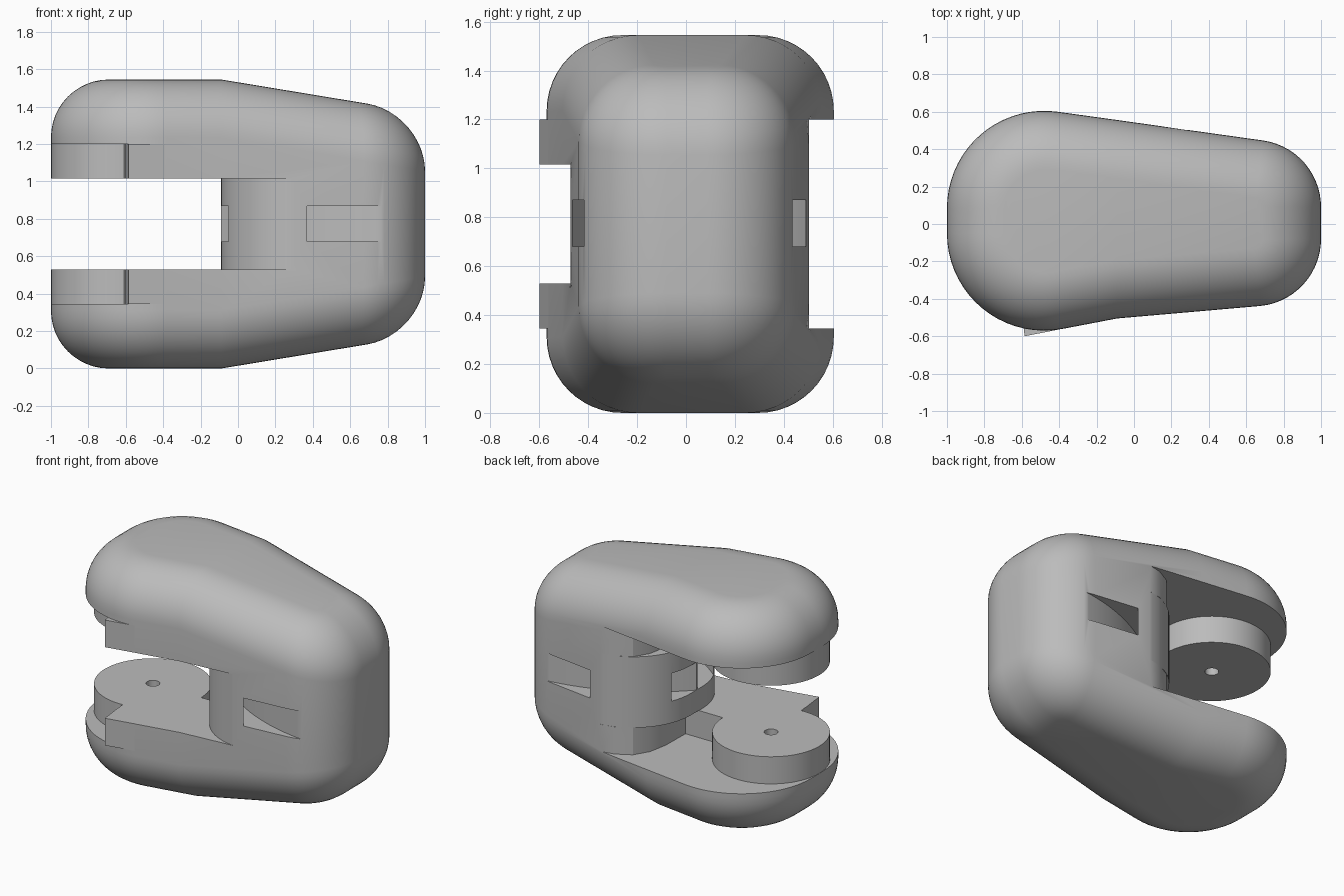
import bpy, bmesh
from math import sin, cos, radians

if "Cube" in bpy.data.objects:
    bpy.data.objects.remove(bpy.data.objects["Cube"])

HEIGHT, FILLET, KNEE = 1.545, 0.31, -0.09

grey = bpy.data.materials.new("plain grey")
grey.use_nodes = True
grey.diffuse_color = (0.5, 0.5, 0.5, 1)
grey.node_tree.nodes["Principled BSDF"].inputs["Base Color"].default_value = (0.5, 0.5, 0.5, 1)


def arc(cx, cy, r, a0, a1, n):
    angles = [radians(a0 + (a1 - a0) * i / n) for i in range(n + 1)]
    return [(cx + r * cos(a), cy + r * sin(a)) for a in angles]


def finish(name, bm):
    bmesh.ops.recalc_face_normals(bm, faces=bm.faces)
    mesh = bpy.data.meshes.new(name)
    bm.to_mesh(mesh)
    bm.free()
    mesh.materials.append(grey)
    ob = bpy.data.objects.new(name, mesh)
    bpy.context.collection.objects.link(ob)
    return ob


def prism(name, outline, z0, z1):
    bm = bmesh.new()
    face = bm.faces.new([bm.verts.new((x, y, z0)) for x, y in outline])
    side = bmesh.ops.extrude_face_region(bm, geom=[face])["geom"]
    verts = [g for g in side if isinstance(g, bmesh.types.BMVert)]
    bmesh.ops.translate(bm, vec=(0, 0, z1 - z0), verts=verts)
    return finish(name, bm)


def activate(ob):
    bpy.ops.object.select_all(action='DESELECT')
    ob.select_set(True)
    bpy.context.view_layer.objects.active = ob


def cut(ob, cutter):
    cutter.hide_render = True
    mod = ob.modifiers.new("cut", 'BOOLEAN')
    mod.operation, mod.solver, mod.object = 'DIFFERENCE', 'EXACT', cutter
    activate(ob)
    bpy.ops.object.modifier_apply(modifier=mod.name)
    bpy.data.objects.remove(cutter)


def smooth(ob):
    activate(ob)
    bpy.ops.object.shade_smooth_by_angle(angle=radians(30))


# Plan outline of the shell, moved inwards by d
def outline(d):
    return (arc(0.64, 0.09, 0.36 - d, 0, 82, 14)
            + [(KNEE, 0.556 - 1.01 * d)]
            + arc(-0.48, 0.085, 0.52 - d, 82, 180, 18)
            + arc(-0.48, -0.05, 0.52 - d, 180, 281, 18)
            + [(KNEE, -0.505 + d)]
            + arc(0.64, -0.08, 0.36 - d, 275, 360, 14))


def top_height(x):
    return HEIGHT - max(0, x - KNEE) * 0.165


# Shell: stacked rings with a large rounded rim, top and bottom alike
def make_shell():
    bm = bmesh.new()
    steps = [radians(90 * i / 12) for i in range(13)]
    rings = []
    for sign in (-1, 1):
        for t in (reversed(steps) if sign < 0 else steps):
            ring = []
            for x, y in outline(FILLET * (1 - cos(t))):
                z = top_height(x) - FILLET * (1 - sin(t))
                ring.append(bm.verts.new((x, y, z if sign > 0 else HEIGHT - z)))
            rings.append(ring)
    n = len(rings[0])
    for a, b in zip(rings, rings[1:]):
        for i in range(n):
            j = (i + 1) % n
            bm.faces.new((a[i], a[j], b[j], b[i]))
    back, front = 15, 15 + 1 + 38
    for ring in (rings[0], rings[-1]):
        bm.faces.new(ring[back:front + 1])
        bm.faces.new(ring[front:] + ring[:back + 1])
    return finish("shell", bm)


shell = make_shell()

# Side pockets around the pivots, leaving the stop block at the front
pocket = [(-1.2, -0.9), (-0.55, -0.9), (-0.61, -0.36), (-0.5, -0.2), (-0.3, -0.01),
          (0.01, -0.01), (0.015, 0.2), (0.04, 0.33), (0.1, 0.43), (0.2, 0.485),
          (0.32, 0.51), (0.33, 0.8), (-1.2, 0.8)]
cut(shell, prism("pocket_cutter", pocket, 0.345, 0.531))
cut(shell, prism("pocket_cutter", pocket, HEIGHT - 0.531, HEIGHT - 0.345))

# Main slot ending in a rounded post
slot = ([(-1.3, -0.95), (0.34, -0.95)] + arc(0.34, -0.045, 0.43, 270, 180, 20)
        + arc(0.34, 0.075, 0.43, 180, 90, 20) + [(0.34, 0.95), (-1.3, 0.95)])
cut(shell, prism("slot_cutter", slot, 0.53, HEIGHT - 0.53))

# Curved channels from the end of the post to the side windows
for side in (-1, 1):
    cy = 0.01 - side * 0.95
    a0, a1 = side * 85, side * 142
    channel = arc(0.91, cy, 1.385, a0, a1, 32) + arc(0.91, cy, 1.525, a1, a0, 32)
    cut(shell, prism("channel_cutter", channel, 0.68, 0.87))
smooth(shell)

# Pivot discs with a pin hole, and the protruding tips of the stop blocks
tip = [(-0.585, -0.6), (-0.1, -0.505), (-0.3, -0.4), (-0.605, -0.42)]
for level, z0, z1 in (("lower", 0.34, 0.53), ("upper", HEIGHT - 0.53, HEIGHT - 0.34)):
    disc = prism(level + "_pivot_disc", arc(-0.635, -0.01, 0.364, 0, 354.375, 63), z0, z1)
    hole = arc(-0.635, -0.01, 0.043, 0, 345, 23)
    cut(disc, prism("hole_cutter", hole, z0 - 0.1, z1 + 0.1))
    smooth(disc)
    inset = 0.005
    prism(level + "_stop_tip", tip,
          z0 + (inset if level == "lower" else 0), z1 - (inset if level == "upper" else 0))
